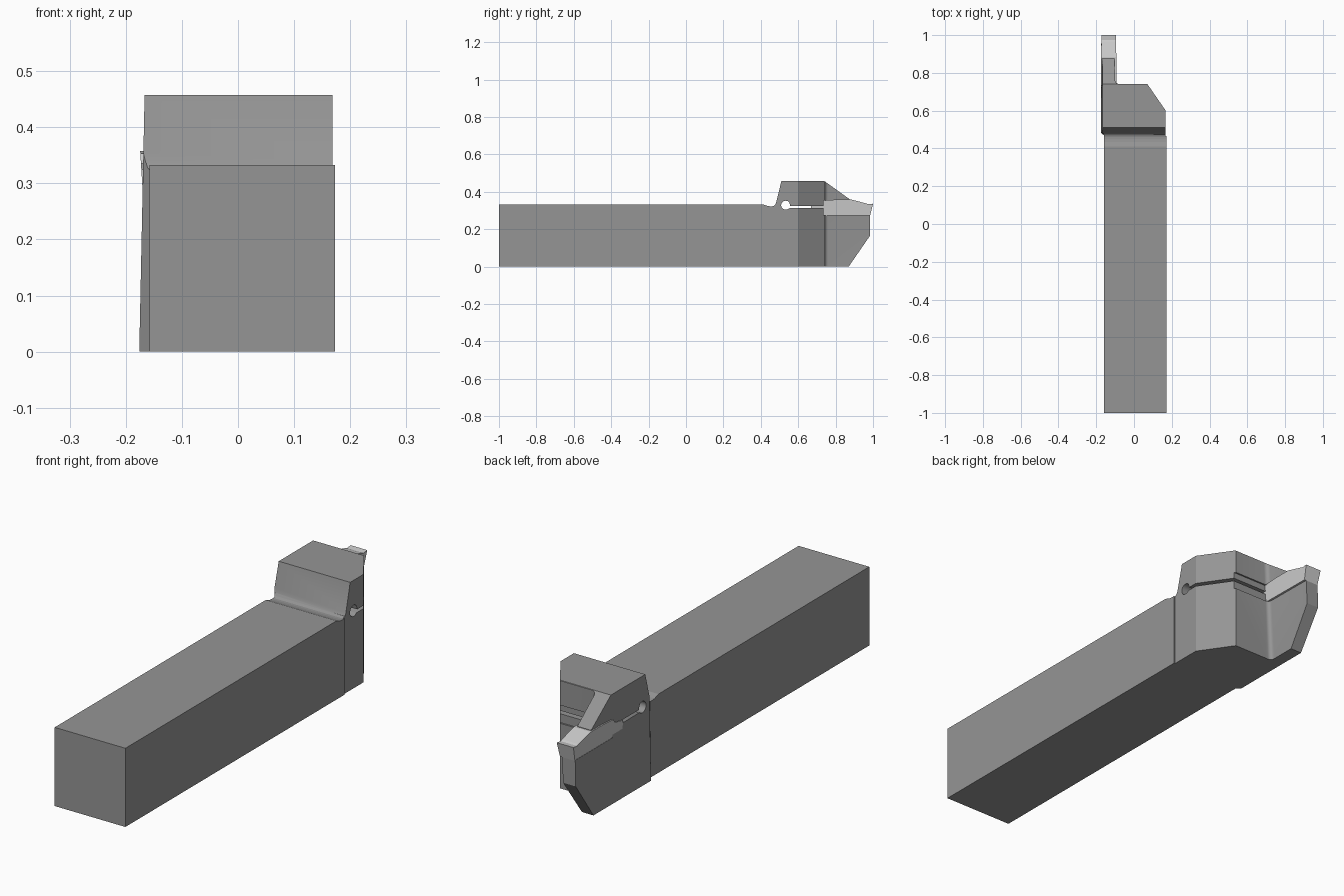
import bpy, bmesh
from math import cos, sin, pi, radians

if "Cube" in bpy.data.objects:
    bpy.data.objects.remove(bpy.data.objects["Cube"])


def loft(name, bottom, top):
    """Solid between two matching closed loops of 3D points."""
    bm = bmesh.new()
    a = [bm.verts.new(p) for p in bottom]
    b = [bm.verts.new(p) for p in top]
    bm.faces.new(a)
    bm.faces.new(b)
    n = len(a)
    for i in range(n):
        j = (i + 1) % n
        bm.faces.new((a[i], a[j], b[j], b[i]))
    bmesh.ops.recalc_face_normals(bm, faces=bm.faces)
    me = bpy.data.meshes.new(name)
    bm.to_mesh(me)
    bm.free()
    ob = bpy.data.objects.new(name, me)
    bpy.context.collection.objects.link(ob)
    return ob


def side_prism(name, profile, x0, x1):
    """Extrude a (y, z) side profile along x."""
    return loft(name, [(x0, y, z) for y, z in profile], [(x1, y, z) for y, z in profile])


def arc(cx, cy, r, a0, a1, n):
    return [(cx + r * cos(radians(a0 + (a1 - a0) * i / n)),
             cy + r * sin(radians(a0 + (a1 - a0) * i / n))) for i in range(n + 1)]


def smooth(ob):
    bpy.ops.object.select_all(action='DESELECT')
    ob.select_set(True)
    bpy.context.view_layer.objects.active = ob
    bpy.ops.object.shade_smooth_by_angle(angle=radians(28))


# shank: long square bar with a shallow relief dip before the head
shank = side_prism("shank", [
    (-1, 0), (0.465, 0), (0.465, 0.322), (0.45, 0.322), (0.435, 0.324),
    (0.41, 0.333), (-1, 0.333)], -0.158, 0.173)

# head plan: (y, x at bottom, x at top), left and blade walls are drafted
fillet = arc(-0.082, 0.76, 0.018, 180, 270, 6)
plan = [(0.46, -0.158, -0.158), (0.468, -0.158, -0.158), (0.485, -0.176, -0.166),
        (1.0, -0.176, -0.166), (1.0, -0.122, -0.098)]
plan += [(y, x - 0.022, x + 0.002) for x, y in fillet]
plan += [(0.742, 0.07, 0.07), (0.6, 0.168, 0.168), (0.46, 0.168, 0.168)]
plan_solid = loft("head_plan_cutter",
                  [(b, y, 0) for y, b, t in plan],
                  [(t, y, 0.48) for y, b, t in plan])

# head side profile: relief curve, clamp jaw, keyhole slot, lower jaw
hole = arc(0.533, 0.328, 0.024, 20, 325, 20)
profile = [(0.462, 0), (0.462, 0.322), (0.474, 0.327), (0.481, 0.338), (0.51, 0.457),
           (0.74, 0.457), (0.875, 0.36), (0.875, 0.352), (0.735, 0.352),
           (0.735, 0.325), (0.667, 0.325)]
profile += [(0.557, 0.325)] + hole[1:-1] + [(0.553, 0.312)]
profile += [(0.735, 0.312), (0.735, 0.275), (0.984, 0.275), (0.984, 0.165), (0.87, 0)]
head = side_prism("clamping_head", profile, -0.25, 0.25)
mod = head.modifiers.new("plan", 'BOOLEAN')
mod.operation = 'INTERSECT'
mod.solver = 'EXACT'
mod.object = plan_solid
bpy.context.view_layer.objects.active = head
head.select_set(True)
bpy.ops.object.modifier_apply(modifier=mod.name)
bpy.data.objects.remove(plan_solid)
smooth(head)

# cutting insert: light bar in the jaw, slightly narrower at its base
outline = [(0.667, 0.275), (0.984, 0.272), (1.0, 0.336), (0.975, 0.333), (0.965, 0.337),
           (0.885, 0.358), (0.80, 0.358), (0.735, 0.353), (0.72, 0.335), (0.667, 0.325)]


def half_width(z):
    return 0.035 + 0.004 * (z - 0.272) / 0.064


insert = loft("cutting_insert",
              [(-0.134 - half_width(z), y, z) for y, z in outline],
              [(-0.134 + half_width(z), y, z) for y, z in outline])
mat = bpy.data.materials.new("light_carbide")
mat.diffuse_color = (0.75, 0.75, 0.75, 1)
mat.use_nodes = True
mat.node_tree.nodes["Principled BSDF"].inputs["Base Color"].default_value = mat.diffuse_color
insert.data.materials.append(mat)
steel = bpy.data.materials.new("dark_steel")
steel.diffuse_color = (0.3, 0.3, 0.3, 1)
steel.use_nodes = True
steel.node_tree.nodes["Principled BSDF"].inputs["Base Color"].default_value = steel.diffuse_color
for ob in (shank, head):
    ob.data.materials.clear()
    ob.data.materials.append(steel)
